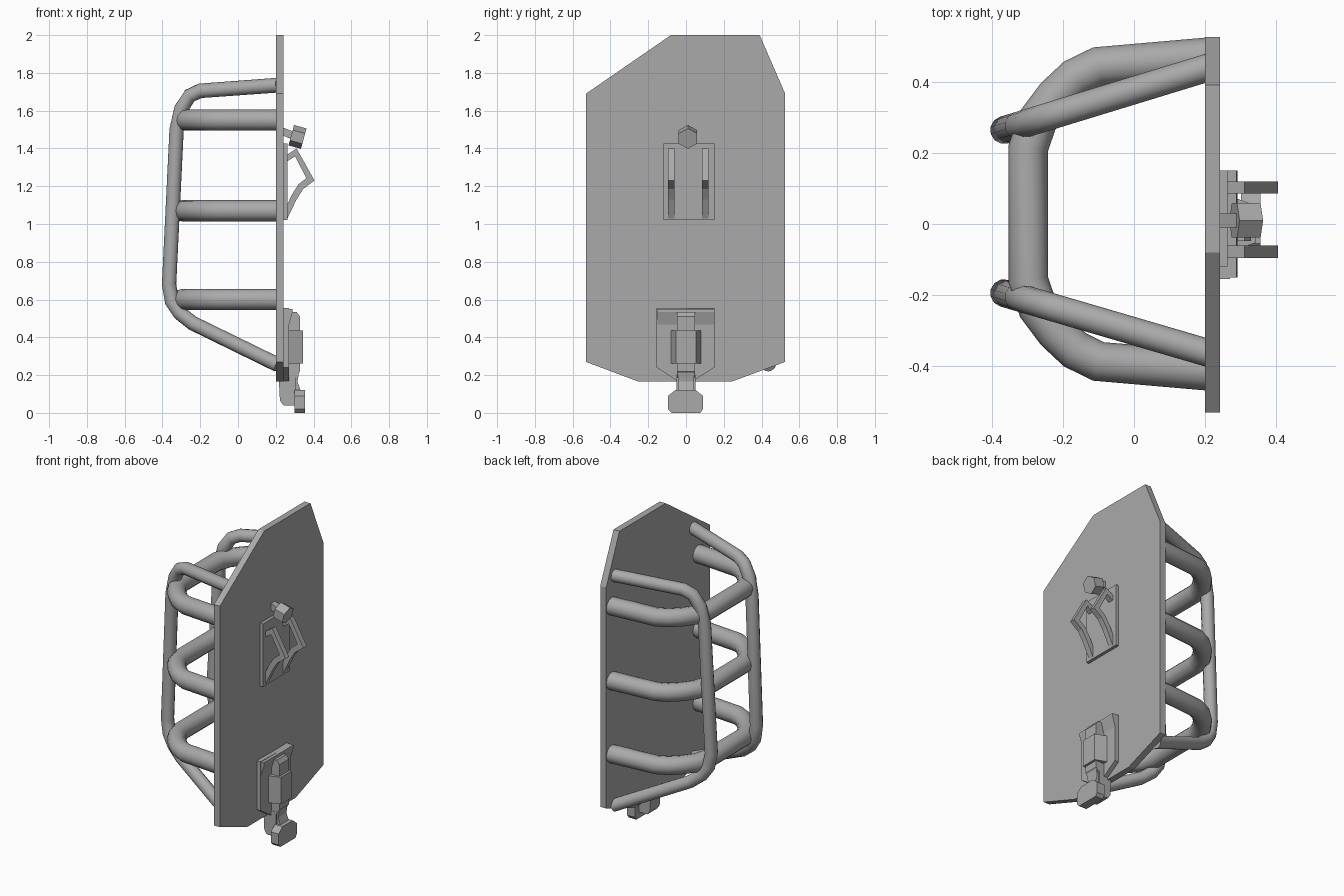
import bpy, bmesh, math
from mathutils import Vector

cube = bpy.data.objects.get("Cube")
if cube:
    bpy.data.objects.remove(cube, do_unlink=True)

grey = bpy.data.materials.new("steel grey")
grey.use_nodes = True
color = (0.4, 0.4, 0.4, 1)
grey.diffuse_color = color
grey.node_tree.nodes["Principled BSDF"].inputs["Base Color"].default_value = color


def prism(name, profile, axis, start, end):
    """Extrude an outline: (y, z) points along x, or (x, z) points along y."""
    def place(a, b, d):
        return (d, a, b) if axis == "x" else (a, d, b)
    bm = bmesh.new()
    face = bm.faces.new([bm.verts.new(place(a, b, start)) for a, b in profile])
    moved = bmesh.ops.extrude_face_region(bm, geom=[face])["geom"]
    shift = Vector(place(0, 0, end - start))
    bmesh.ops.translate(bm, vec=shift, verts=[v for v in moved if isinstance(v, bmesh.types.BMVert)])
    bmesh.ops.recalc_face_normals(bm, faces=bm.faces)
    mesh = bpy.data.meshes.new(name)
    bm.to_mesh(mesh)
    bm.free()
    obj = bpy.data.objects.new(name, mesh)
    bpy.context.collection.objects.link(obj)
    mesh.materials.append(grey)
    return obj


def select_only(obj):
    bpy.ops.object.select_all(action="DESELECT")
    obj.select_set(True)
    bpy.context.view_layer.objects.active = obj


def tube(name, points, radius):
    curve = bpy.data.curves.new(name, "CURVE")
    curve.dimensions = "3D"
    curve.bevel_depth = radius
    curve.bevel_resolution = 4
    curve.use_fill_caps = True
    spline = curve.splines.new("POLY")
    spline.points.add(len(points) - 1)
    for p, co in zip(spline.points, points):
        p.co = (*co, 1)
    obj = bpy.data.objects.new(name, curve)
    bpy.context.collection.objects.link(obj)
    curve.materials.append(grey)
    select_only(obj)
    bpy.ops.object.convert(target="MESH")
    bpy.ops.object.shade_smooth_by_angle(angle=math.radians(40))


def hex_rod(name, start, end, radius, sides=6):
    a, b = Vector(start), Vector(end)
    bpy.ops.mesh.primitive_cylinder_add(vertices=sides, radius=radius, depth=(b - a).length,
                                        location=(a + b) / 2)
    obj = bpy.context.object
    obj.name = name
    # Tilt about y so a corner of the section stays uppermost
    d = b - a
    obj.rotation_euler = (0, math.atan2(d.x, d.z), 0)
    turn = math.pi / 2 if sides == 6 else math.pi / 4
    for v in obj.data.vertices:
        x, y = v.co.x, v.co.y
        v.co.x = x * math.cos(turn) - y * math.sin(turn)
        v.co.y = x * math.sin(turn) + y * math.cos(turn)
    obj.data.materials.append(grey)


# Door panel
prism("door_panel", [(-0.53, 1.69), (-0.08, 2), (0.39, 2), (0.525, 1.69), (0.525, 0.27),
                     (0.24, 0.165), (-0.25, 0.165), (-0.53, 0.27)], "x", 0.2, 0.242)

# Upright rails, leaning outwards towards the panel
rail = [(0.21, 1.735), (-0.20, 1.705), (-0.255, 1.68), (-0.30, 1.61), (-0.325, 1.5),
        (-0.365, 0.68), (-0.35, 0.59), (-0.31, 0.53), (-0.24, 0.475), (0.21, 0.255)]
for name, y, slope in (("left_rail", 0.27, 0.306), ("right_rail", -0.2, -0.293)):
    tube(name, [(x, y + slope * (x + 0.345), z) for x, z in rail], 0.039)

# Horizontal hoops
half = [(0.21, 0.44), (-0.10, 0.414), (-0.165, 0.382), (-0.22, 0.33), (-0.27, 0.264), (-0.297, 0.185)]
hoop = [(x, y + 0.028) for x, y in half] + [(x, 0.028 - y) for x, y in reversed(half)]
for name, z in (("lower_hoop", 0.6), ("middle_hoop", 1.07), ("upper_hoop", 1.55)):
    tube(name, [(x, y, z) for x, y in hoop], 0.056)

# Handle plate and its two bent brackets
prism("handle_plate", [(-0.12, 1.02), (0.15, 1.02), (0.15, 1.425), (-0.12, 1.425)], "x", 0.24, 0.262)
bracket = [(0.25, 1.36), (0.31, 1.4), (0.405, 1.23), (0.345, 1.185), (0.31, 1.13), (0.262, 1.03),
           (0.25, 1.08), (0.285, 1.155), (0.32, 1.21), (0.362, 1.243), (0.302, 1.358), (0.25, 1.325)]
for name, y in (("left_bracket", 0.085), ("right_bracket", -0.095)):
    prism(name, bracket, "y", y, y + 0.035)

# Hexagonal knob on a short stem
hex_rod("knob_stem", (0.23, 0.01, 1.493), (0.295, 0.01, 1.466), 0.028, 4)
hex_rod("knob", (0.282, 0.01, 1.47), (0.348, 0.01, 1.452), 0.056)

# Lower latch: backing plate with a lip, bar, chamfered block
prism("latch_plate", [(-0.155, 0.555), (0.15, 0.548), (0.15, 0.24), (0.04, 0.17),
                      (-0.05, 0.17), (-0.155, 0.24)], "x", 0.24, 0.27)
prism("latch_lip", [(0.24, 0.552), (0.288, 0.55), (0.29, 0.535), (0.262, 0.44)], "y", -0.15, 0.15)
prism("latch_bar", [(0.26, 0.53), (0.31, 0.535), (0.328, 0.51), (0.328, 0.22), (0.30, 0.18),
                    (0.26, 0.18)], "y", -0.048, 0.048)
block = prism("latch_block", [(-0.08, 0.262), (0.08, 0.262), (0.08, 0.435), (-0.08, 0.435)],
              "x", 0.265, 0.343)
for v in block.data.vertices:
    if v.co.x > 0.3:
        v.co.y *= 0.65

# Latch stem, neck and foot
prism("latch_stem", [(0.215, 0.2), (0.222, 0.065), (0.24, 0.04), (0.305, 0.04), (0.305, 0.2)],
      "y", -0.05, 0.05)
prism("latch_neck", [(0.28, 0.25), (0.325, 0.23), (0.315, 0.165), (0.335, 0.11), (0.28, 0.09)],
      "y", -0.042, 0.042)
prism("latch_foot", [(-0.095, 0.09), (-0.095, 0.02), (-0.075, 0), (0.075, 0), (0.09, 0.02),
                     (0.09, 0.09), (0.05, 0.122), (-0.055, 0.122)], "x", 0.3, 0.355)
